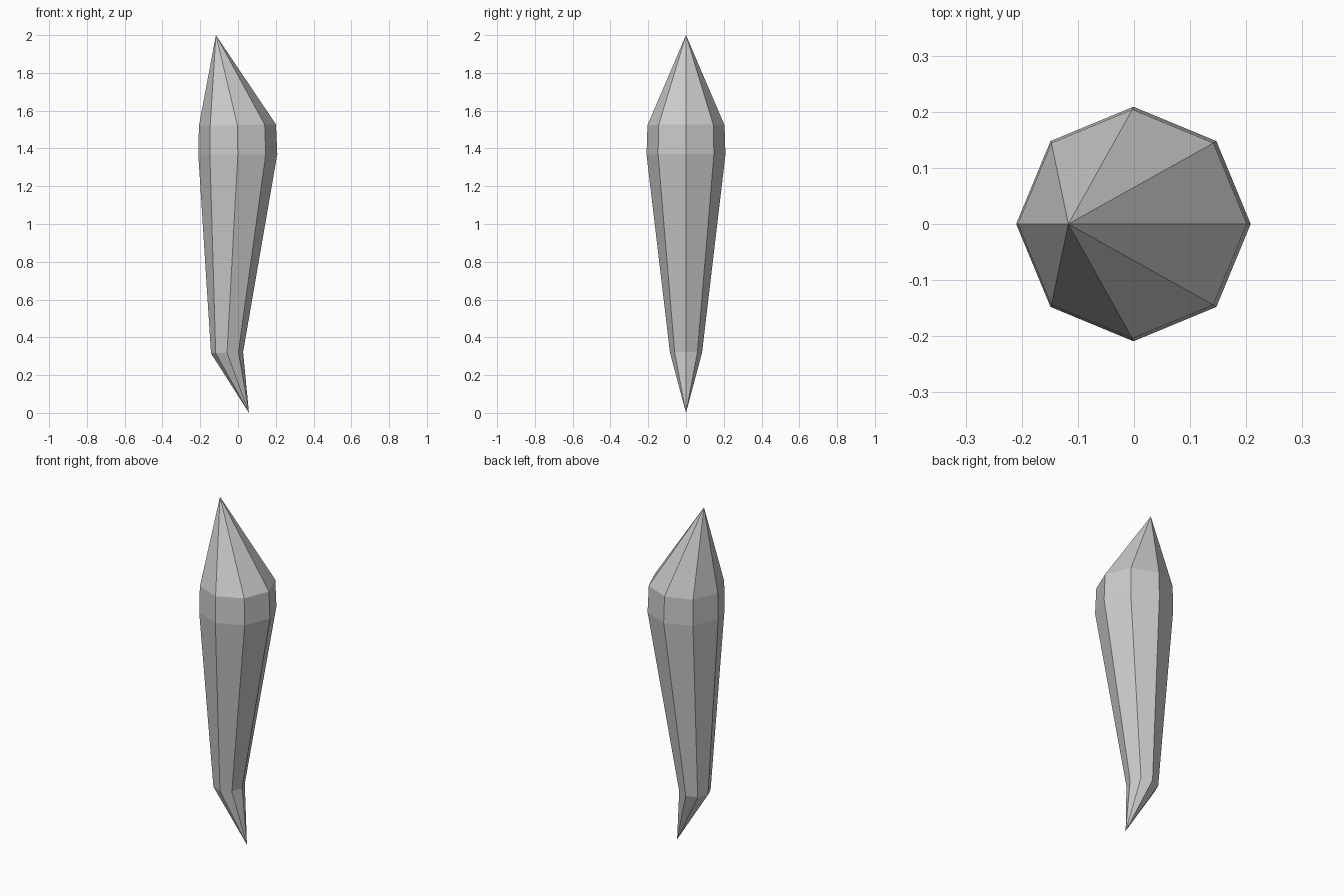
import bpy, bmesh
from math import cos, sin, pi

cube = bpy.data.objects.get("Cube")
if cube:
    bpy.data.objects.remove(cube)

SIDES = 8
# Rings from bottom to top: centre x, centre z, radius, slight tilt along x
RINGS = [(-0.058, 0.319, 0.085, 0.04),
         (-0.001, 1.368, 0.209, 0.01),
         (-0.003, 1.523, 0.204, 0.02)]

# Faceted shard: octagonal rings bridged together and closed by off-centre tips
bm = bmesh.new()
bottom_tip = bm.verts.new((0.058, 0, 0))
top_tip = bm.verts.new((-0.117, 0, 2))
loops = []
for cx, cz, radius, tilt in RINGS:
    angles = [2 * pi * i / SIDES for i in range(SIDES)]
    loops.append([bm.verts.new((cx + radius * cos(a), radius * sin(a),
                                cz + tilt * radius * cos(a))) for a in angles])

for i in range(SIDES):
    j = (i + 1) % SIDES
    bm.faces.new((bottom_tip, loops[0][j], loops[0][i]))
    for low, high in zip(loops, loops[1:]):
        bm.faces.new((low[i], low[j], high[j], high[i]))
    bm.faces.new((loops[-1][i], loops[-1][j], top_tip))
bmesh.ops.recalc_face_normals(bm, faces=bm.faces)

mesh = bpy.data.meshes.new("crystal_shard")
bm.to_mesh(mesh)
bm.free()
shard = bpy.data.objects.new("crystal_shard", mesh)
bpy.context.collection.objects.link(shard)

# Plain grey stone
colour = (0.6, 0.6, 0.6, 1)
grey = bpy.data.materials.new("light_grey")
grey.use_nodes = True
grey.diffuse_color = colour
grey.node_tree.nodes["Principled BSDF"].inputs["Base Color"].default_value = colour
mesh.materials.append(grey)
